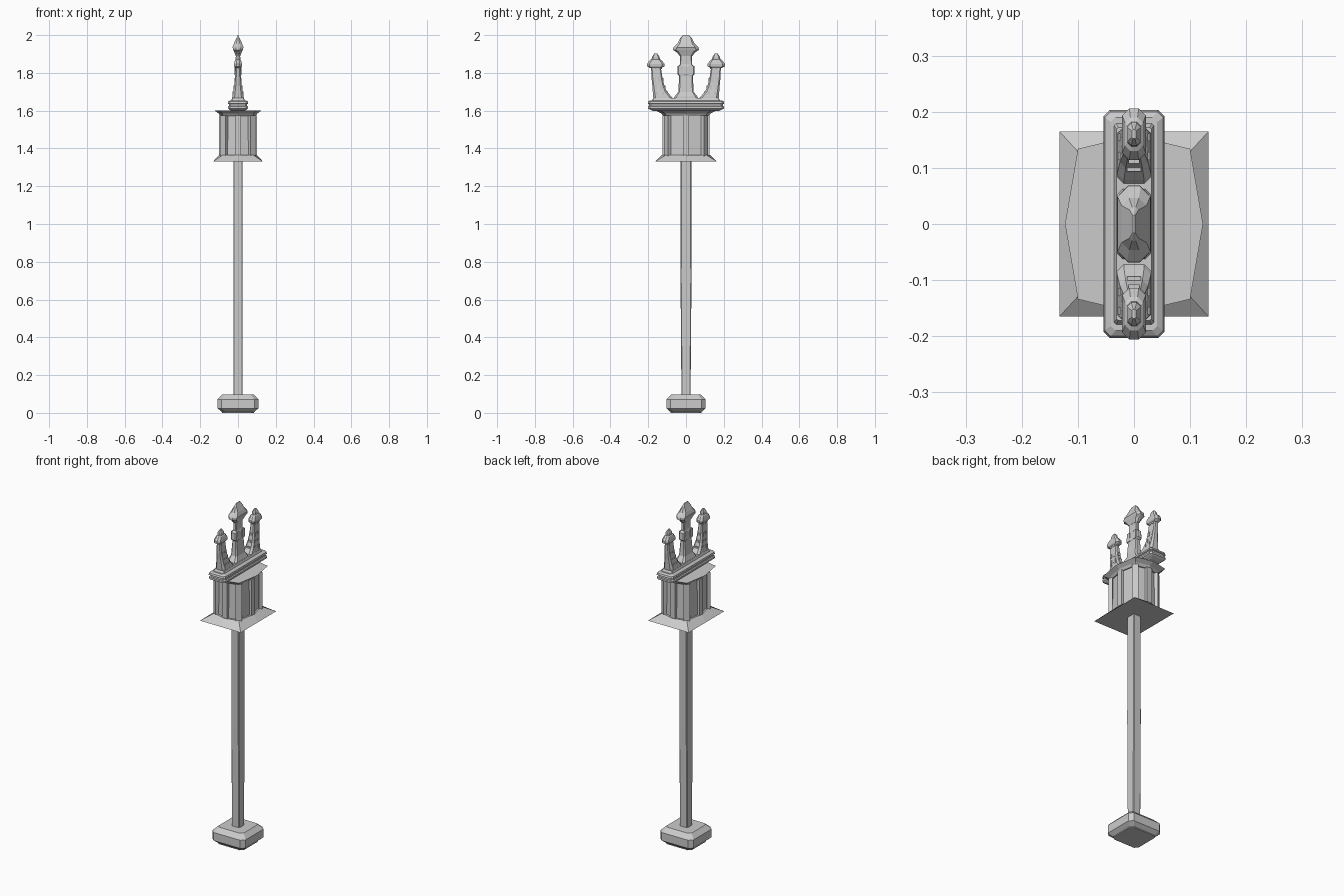
import bpy, bmesh, math
from mathutils import Matrix

if "Cube" in bpy.data.objects:
    bpy.data.objects.remove(bpy.data.objects["Cube"])


def loft(name, rings):
    """Join a stack of equal-sized point rings into a capped flat-faced solid."""
    bm = bmesh.new()
    rows = [[bm.verts.new(p) for p in ring] for ring in rings]
    n = len(rows[0])
    for a, b in zip(rows, rows[1:]):
        for i in range(n):
            j = (i + 1) % n
            bm.faces.new((a[i], a[j], b[j], b[i]))
    bm.faces.new(rows[0][::-1])
    bm.faces.new(rows[-1])
    bmesh.ops.recalc_face_normals(bm, faces=bm.faces)
    return finish(name, bm)


def finish(name, bm):
    mesh = bpy.data.meshes.new(name)
    bm.to_mesh(mesh)
    bm.free()
    ob = bpy.data.objects.new(name, mesh)
    bpy.context.collection.objects.link(ob)
    return ob


def rect(z, hx, hy, c=0.2, cy=0.0):
    """Rectangle with corners cut; c is a fraction of the smaller half size."""
    k = c * min(hx, hy)
    pts = [(hx, hy - k), (hx - k, hy), (k - hx, hy), (-hx, hy - k),
           (-hx, k - hy), (k - hx, -hy), (hx - k, -hy), (hx, k - hy)]
    return [(x, y + cy, z) for x, y in pts]


def octo(z, s, shape=((0.123, 0.158), (0.1, 0.134))):
    """Lantern plan: four mid points and four corner points."""
    (mx, my), (cx, cy) = shape
    pts = [(mx, 0), (cx, cy), (0, my), (-cx, cy),
           (-mx, 0), (-cx, -cy), (0, -my), (cx, -cy)]
    return [(x * s, y * s, z) for x, y in pts]


# Foot and pole
loft("foot", [rect(0.005, 0.085, 0.082), rect(0.024, 0.108, 0.104),
              rect(0.072, 0.108, 0.104), rect(0.098, 0.082, 0.078)])
loft("foot_sole", [rect(0, 0.085, 0.082), rect(0.005, 0.085, 0.082)])
loft("pole", [rect(0.09, 0.025, 0.024, 0.15), rect(0.7, 0.025, 0.029, 0.15),
              rect(1.335, 0.025, 0.028, 0.15)])

# Lantern housing: skirt, recessed core, pilasters, flared cornice
skirt = ((0.133, 0.165), (0.133, 0.165))
loft("skirt", [octo(1.33, 1, skirt), octo(1.365, 0.81)])
loft("core", [octo(1.36, 0.73), octo(1.58, 0.71)])
loft("cornice", [octo(1.572, 0.76), octo(1.585, 0.83), octo(1.6, 1.0)])
bm = bmesh.new()
for x, y, z in octo(1.468, 0.73):
    a = math.atan2(y, x)
    bmesh.ops.create_cube(bm, size=1, matrix=Matrix.Translation((x, y, z))
                          @ Matrix.Rotation(a, 4, 'Z')
                          @ Matrix.Diagonal((0.02, 0.034, 0.215, 1)))
finish("pilasters", bm)

# Moulded cross bar carrying the crown
loft("cross_bar", [rect(1.597, 0.03, 0.17), rect(1.606, 0.046, 0.192),
                   rect(1.612, 0.054, 0.202), rect(1.622, 0.054, 0.202),
                   rect(1.625, 0.048, 0.196), rect(1.634, 0.048, 0.196),
                   rect(1.637, 0.054, 0.203), rect(1.648, 0.052, 0.2),
                   rect(1.655, 0.041, 0.19)])
loft("crown_plinth", [rect(1.65, 0.037, 0.182, 0.1), rect(1.668, 0.031, 0.172, 0.1)])

# Middle finial, with collar and spear-shaped head
loft("middle_finial", [rect(z, x, y, 0.35) for z, x, y in (
    (1.66, 0.031, 0.066), (1.675, 0.03, 0.06), (1.7, 0.021, 0.041),
    (1.785, 0.014, 0.036), (1.795, 0.018, 0.046), (1.835, 0.016, 0.044),
    (1.845, 0.011, 0.032), (1.895, 0.011, 0.031))])
loft("middle_head", [rect(z, x, y, 0.6) for z, x, y in (
    (1.89, 0.012, 0.034), (1.91, 0.02, 0.05), (1.922, 0.025, 0.069),
    (1.935, 0.029, 0.066), (1.955, 0.022, 0.046), (1.985, 0.008, 0.03),
    (2.0, 0.002, 0.016))])
bm = bmesh.new()
for sx in (-1, 1):
    for y in (-0.025, 0.025):
        bmesh.ops.create_cube(bm, size=1, matrix=Matrix.Translation((sx * 0.014, y, 1.815))
                              @ Matrix.Diagonal((0.01, 0.022, 0.05, 1)))
finish("collar_panels", bm)

# Side finials: stem as (z, half x, inner y, outer y), swept up from the bar
stem = ((1.66, 0.031, 0.066, 0.172), (1.675, 0.03, 0.078, 0.174),
        (1.7, 0.025, 0.1, 0.176), (1.73, 0.02, 0.114, 0.178),
        (1.77, 0.016, 0.124, 0.182), (1.835, 0.012, 0.134, 0.185))
head = ((1.825, 0.013, 0.028), (1.835, 0.02, 0.046), (1.848, 0.021, 0.046),
        (1.868, 0.016, 0.03), (1.872, 0.012, 0.022), (1.885, 0.012, 0.02),
        (1.902, 0.004, 0.008))
for side, s in (("left", -1), ("right", 1)):
    loft(side + "_finial", [rect(z, x, (o - i) / 2, 0.4, s * (o + i) / 2)
                            for z, x, i, o in stem])
    loft(side + "_head", [rect(z, x, y, 0.6, s * 0.16) for z, x, y in head])
    # Small raised studs on the stem faces
    bm = bmesh.new()
    for z, x, i, o in stem[2:]:
        for sx in (-1, 1):
            for t in (0.28, 0.72):
                y = s * (i + (o - i) * t)
                bmesh.ops.create_cube(bm, size=1, matrix=Matrix.Translation((sx * x, y, z - 0.008))
                                      @ Matrix.Diagonal((0.007, 0.014, 0.02, 1)))
        bmesh.ops.create_cube(bm, size=1, matrix=Matrix.Translation((0, s * (i - 0.001), z - 0.006))
                              @ Matrix.Diagonal((x, 0.01, 0.016, 1)))
    finish(side + "_studs", bm)
